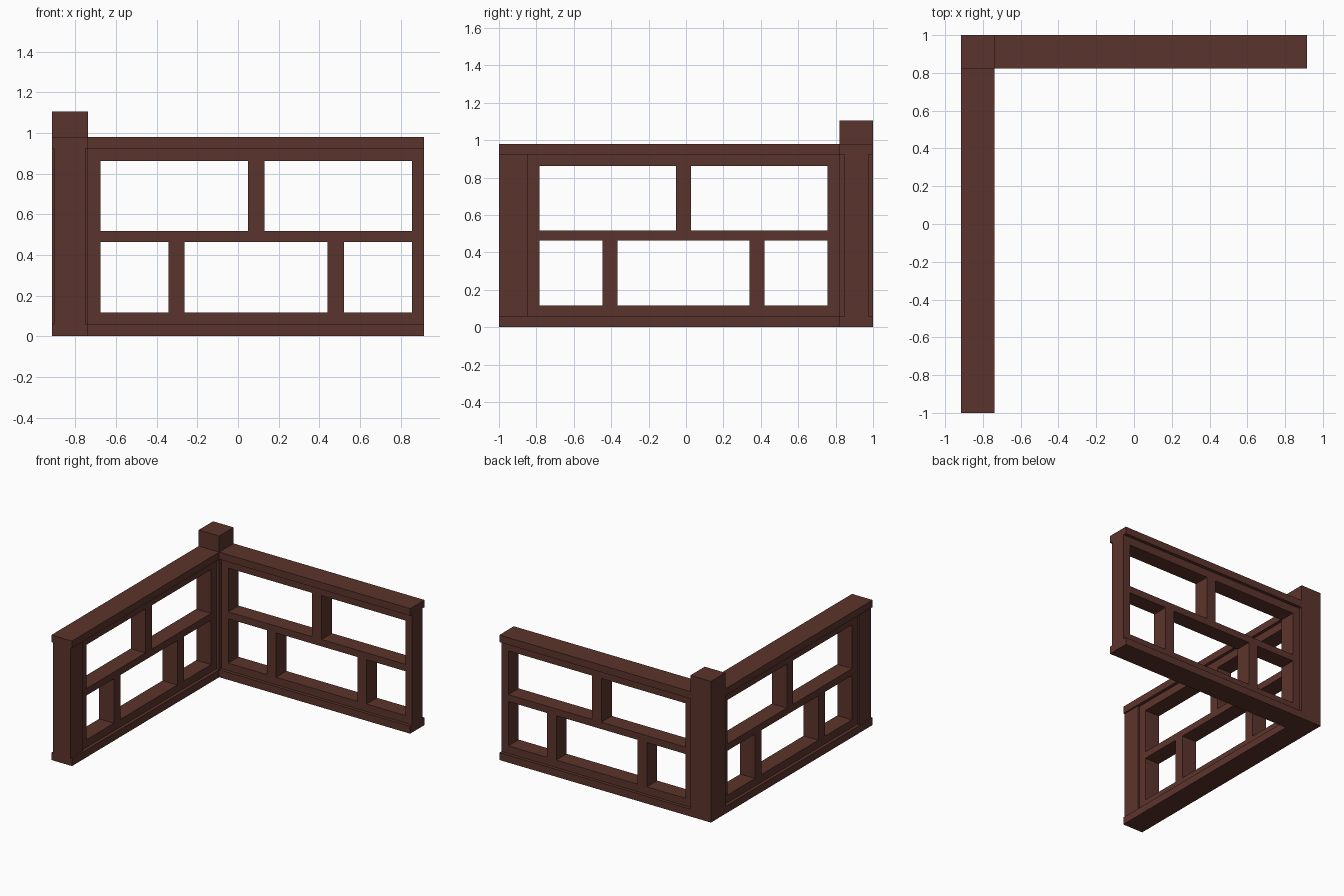
import bpy, bmesh
from mathutils import Vector

if "Cube" in bpy.data.objects:
    bpy.data.objects.remove(bpy.data.objects["Cube"])

brown = bpy.data.materials.new("dark_brown_wood")
brown.diffuse_color = (0.105, 0.034, 0.025, 1)
brown.use_nodes = True
brown.node_tree.nodes["Principled BSDF"].inputs["Base Color"].default_value = brown.diffuse_color

# Shared dimensions
X0, X1, Y0, Y1 = -0.916, 0.916, -1.0, 1.0
W = 0.178                      # rail and corner post width
T = 0.128                      # window frame thickness
Z_SILL, Z_CAP, Z_RAIL, Z_TOP = 0.058, 0.923, 0.979, 1.105
UPPER, LOWER = (0.518, 0.861), (0.117, 0.464)


def finish(name, bm):
    bmesh.ops.recalc_face_normals(bm, faces=bm.faces)
    mesh = bpy.data.meshes.new(name)
    bm.to_mesh(mesh)
    bm.free()
    mesh.materials.append(brown)
    ob = bpy.data.objects.new(name, mesh)
    bpy.context.collection.objects.link(ob)
    return ob


def box(name, x, y, z):
    bm = bmesh.new()
    bmesh.ops.create_cube(bm, size=1)
    for v in bm.verts:
        v.co = Vector(r[0] + (c + 0.5) * (r[1] - r[0]) for c, r in zip(v.co, (x, y, z)))
    return finish(name, bm)


def window_frame(name, span, upper, lower, place, depth):
    """Flat lattice with rectangular openings, extruded to the frame thickness."""
    holes = [(u, UPPER) for u in upper] + [(u, LOWER) for u in lower]
    us = sorted({*span, *(c for u, _ in holes for c in u)})
    zs = sorted({Z_SILL, Z_CAP, *UPPER, *LOWER})
    bm = bmesh.new()
    grid = {(u, z): bm.verts.new(place(u, z)) for u in us for z in zs}
    for a, b in zip(us, us[1:]):
        for c, d in zip(zs, zs[1:]):
            mu, mz = (a + b) / 2, (c + d) / 2
            if not any(h[0] < mu < h[1] and k[0] < mz < k[1] for h, k in holes):
                bm.faces.new([grid[p] for p in ((a, c), (b, c), (b, d), (a, d))])
    bmesh.ops.delete(bm, geom=[v for v in bm.verts if not v.link_faces], context='VERTS')
    ext = bmesh.ops.extrude_face_region(bm, geom=bm.faces[:], use_keep_orig=True)
    moved = [g for g in ext["geom"] if isinstance(g, bmesh.types.BMVert)]
    bmesh.ops.translate(bm, verts=moved, vec=depth)
    return finish(name, bm)


# Corner post
box("corner_post", (X0, X0 + W), (Y1 - W, Y1), (0, Z_TOP))

# Top and bottom rails of both arms
for label, z in (("bottom", (0, Z_SILL)), ("top", (Z_CAP, Z_RAIL))):
    box(f"back_{label}_rail", (X0 + W, X1), (Y1 - W, Y1), z)
    box(f"side_{label}_rail", (X0, X0 + W), (Y0, Y1 - W), z)

# End post of the side arm, slightly narrower than the rails
inset, end = 0.012, Y0 + 0.153
box("side_end_post", (X0 + inset, X0 + W - inset), (Y0, end), (Z_SILL, Z_CAP))

# Lattice frames, centred under the rails
gap = (W - T) / 2
window_frame("back_lattice", (X0 + W, X1),
             [(-0.677, 0.05), (0.13, 0.856)],
             [(-0.677, -0.343), (-0.263, 0.441), (0.521, 0.856)],
             lambda u, z: (u, Y1 - W + gap, z), (0, T, 0))
window_frame("side_lattice", (end, Y1 - W),
             [(-0.783, -0.054), (0.026, 0.757)],
             [(-0.783, -0.446), (-0.366, 0.339), (0.419, 0.757)],
             lambda u, z: (X0 + gap, u, z), (T, 0, 0))
